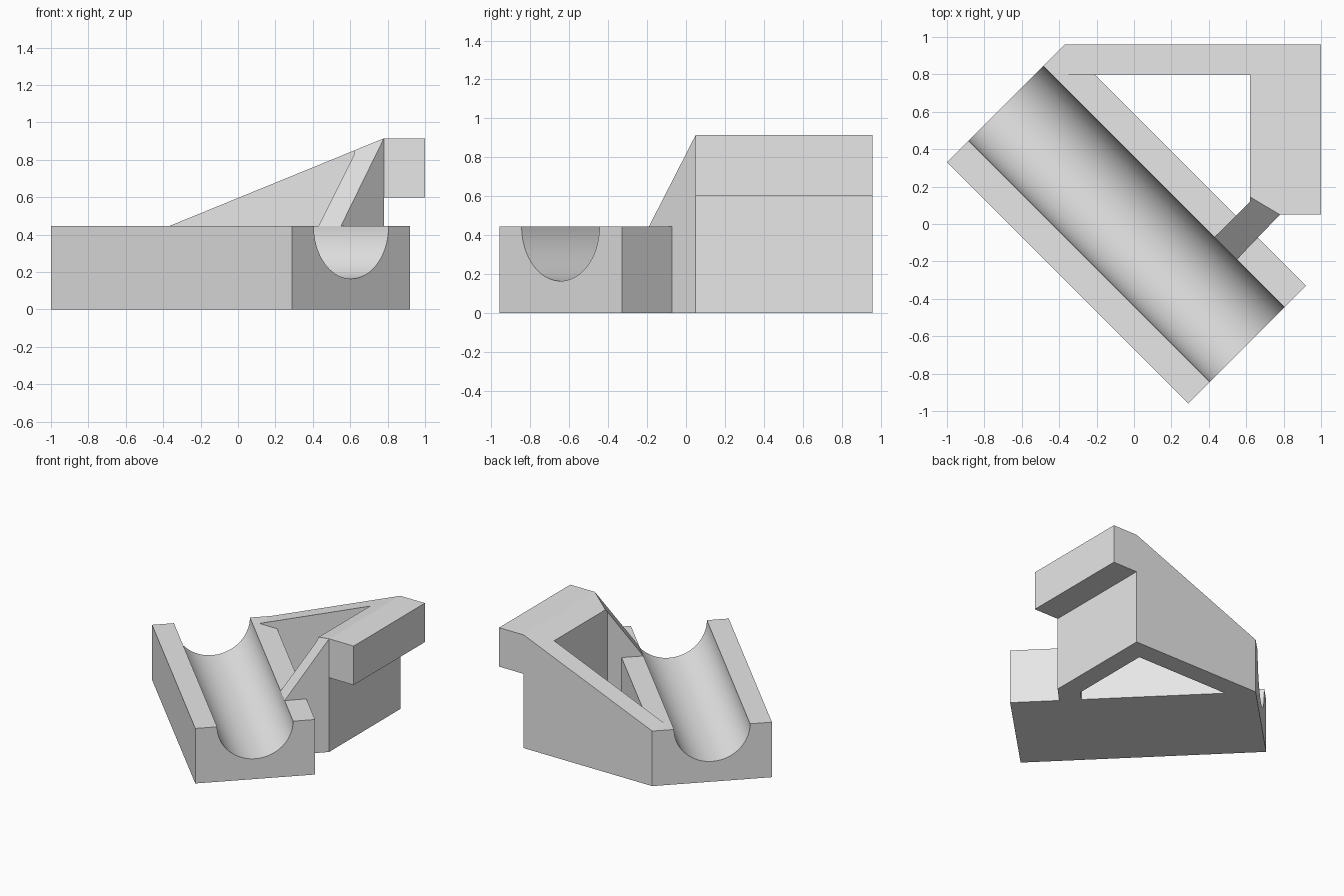
import bpy
import bmesh
import math

cube = bpy.data.objects.get("Cube")
if cube:
    bpy.data.objects.remove(cube, do_unlink=True)

grey = bpy.data.materials.new("plain grey")
grey.use_nodes = True
grey.diffuse_color = (0.8, 0.8, 0.8, 1)
grey.node_tree.nodes["Principled BSDF"].inputs["Base Color"].default_value = (0.8, 0.8, 0.8, 1)

BLOCK_H = 0.445
TOP_H = 0.915


def solid(name, ring_a, ring_b):
    """Closed solid joining two matching outlines."""
    bm = bmesh.new()
    a = [bm.verts.new(p) for p in ring_a]
    b = [bm.verts.new(p) for p in ring_b]
    bm.faces.new(a)
    bm.faces.new(b)
    n = len(a)
    for i in range(n):
        j = (i + 1) % n
        bm.faces.new((a[i], a[j], b[j], b[i]))
    bmesh.ops.recalc_face_normals(bm, faces=bm.faces)
    mesh = bpy.data.meshes.new(name)
    bm.to_mesh(mesh)
    bm.free()
    mesh.materials.append(grey)
    obj = bpy.data.objects.new(name, mesh)
    bpy.context.collection.objects.link(obj)
    return obj


def column(name, plan, top, bottom=0.0):
    """Vertical solid over a plan outline, with its top set by a plane."""
    return solid(name,
                 [(x, y, bottom) for x, y in plan],
                 [(x, y, top(x, y)) for x, y in plan])


# Diagonal block with a round channel along its top
WIDTH, CENTRE, HALF, DEPTH, RUN = 0.63, 0.315, 0.2, 0.281, 1.29
STEPS = 40
profile = [(0, BLOCK_H), (0, 0), (WIDTH, 0), (WIDTH, BLOCK_H)]
for i in range(STEPS + 1):
    ang = math.pi * i / STEPS
    profile.append((CENTRE + HALF * math.cos(ang), BLOCK_H - DEPTH * math.sin(ang)))
front_end = [(0.29 + t, -0.96 + t, z) for t, z in profile]
back_end = [(x - RUN, y + RUN, z) for x, y, z in front_end]
block = solid("channel_block", front_end, back_end)
bpy.ops.object.select_all(action='DESELECT')
block.select_set(True)
bpy.context.view_layer.objects.active = block
bpy.ops.object.shade_smooth_by_angle(angle=math.radians(30))


# L-shaped wall rising towards the hook
def wall_top(x, y):
    return BLOCK_H + (x + 0.37) / 1.15 * (TOP_H - BLOCK_H)


column("sloped_wall",
       [(-0.37, 0.96), (-0.37, 0.80), (0.62, 0.80), (0.62, 0.145), (0.78, 0.05), (0.78, 0.96)],
       wall_top)

# Overhanging hook bar
column("hook_bar", [(0.78, 0.05), (1, 0.05), (1, 0.96), (0.78, 0.96)],
       lambda x, y: TOP_H, bottom=0.6)

# Diagonal strut from the channel edge up to the wall corner
column("diagonal_strut",
       [(0.43, -0.07), (0.55, -0.19), (0.78, 0.05), (0.62, 0.145), (0.62, 0.12)],
       lambda x, y: x + y + 0.085)
